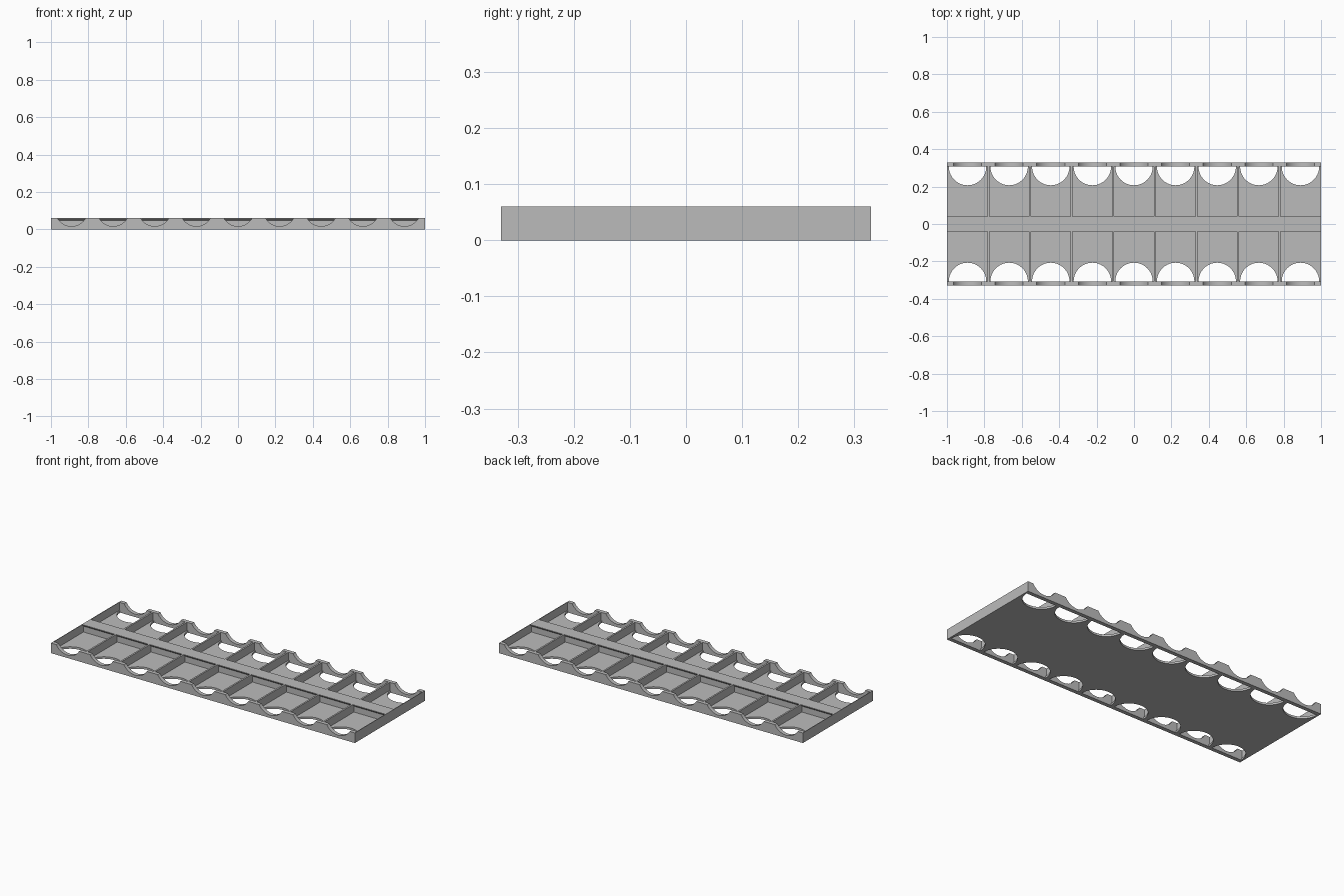
import bpy, bmesh, math

if "Cube" in bpy.data.objects:
    bpy.data.objects.remove(bpy.data.objects["Cube"])

# Overall sizes
HALF_X, HALF_Y, HEIGHT = 1.0, 0.33, 0.06
CELLS, PITCH = 9, 0.2225
RIM_IN, SPINE, FLOOR = 0.307, 0.04, 0.012
END_WALL, DIVIDER = 0.004, 0.01
HOLE_R, SCOOP_HALF, SCOOP_LOW = 0.1, 0.075, 0.017
CENTRES = [(i - (CELLS - 1) / 2) * PITCH for i in range(CELLS)]

grey = bpy.data.materials.new("plain grey")
grey.use_nodes = True
colour = (0.5, 0.5, 0.5, 1)
grey.diffuse_color = colour
grey.node_tree.nodes["Principled BSDF"].inputs["Base Color"].default_value = colour


def prism(name, outline, axis, low, high):
    """Extrude a 2D outline along one axis, from low to high."""
    def place(p, d):
        co = list(p)
        co.insert(axis, d)
        return co
    bm = bmesh.new()
    face = bm.faces.new([bm.verts.new(place(p, low)) for p in outline])
    extruded = bmesh.ops.extrude_face_region(bm, geom=[face])["geom"]
    for v in extruded:
        if isinstance(v, bmesh.types.BMVert):
            v.co[axis] = high
    bmesh.ops.recalc_face_normals(bm, faces=bm.faces)
    # Split the notched caps cleanly
    bmesh.ops.triangulate(bm, faces=[f for f in bm.faces if len(f.verts) > 4])
    mesh = bpy.data.meshes.new(name)
    bm.to_mesh(mesh)
    bm.free()
    mesh.materials.append(grey)
    obj = bpy.data.objects.new(name, mesh)
    bpy.context.collection.objects.link(obj)
    bpy.context.view_layer.objects.active = obj
    obj.select_set(True)
    bpy.ops.object.shade_smooth_by_angle(angle=math.radians(30))
    obj.select_set(False)
    return obj


def box(name, x0, x1, y0, y1, z0, z1):
    return prism(name, [(x0, y0), (x1, y0), (x1, y1), (x0, y1)], 2, z0, z1)


def notched_edge(level, radius, half_angle, drop, steps=28):
    """Edge from left to right with one round notch per cell."""
    points = [(-HALF_X, level)]
    for cx in CENTRES:
        for i in range(steps + 1):
            a = half_angle * (2 * i / steps - 1)
            points.append((cx + radius * math.sin(a),
                           level - drop * (math.cos(a) - math.cos(half_angle))))
    return points + [(HALF_X, level)]


# Floor with half-round finger holes along both long sides
edge = notched_edge(RIM_IN, HOLE_R, math.pi / 2, HOLE_R)
prism("floor", edge + [(x, -y) for x, y in reversed(edge)], 2, 0, FLOOR)

# Long rims with scooped tops
depth = HEIGHT - SCOOP_LOW
scoop_r = (SCOOP_HALF ** 2 + depth ** 2) / (2 * depth)
scoops = notched_edge(HEIGHT, scoop_r, math.asin(SCOOP_HALF / scoop_r), scoop_r)
rim = [(-HALF_X, 0)] + scoops + [(HALF_X, 0)]
prism("front_rim", rim, 1, -HALF_Y, -RIM_IN)
prism("back_rim", rim, 1, RIM_IN, HALF_Y)

# Central spine with a small undercut lip on both sides
half = [(SPINE - 0.01, FLOOR), (SPINE - 0.01, 0.047), (SPINE, 0.057), (SPINE, HEIGHT)]
prism("spine", half + [(-y, z) for y, z in reversed(half)],
      0, -HALF_X + END_WALL, HALF_X - END_WALL)

# End walls and cell dividers
for side, label in ((-1, "right"), (1, "left")):
    x0, x1 = sorted((side * HALF_X, side * (HALF_X - END_WALL)))
    box(label + "_end_wall", x0, x1, -RIM_IN, RIM_IN, FLOOR, HEIGHT)
for i, cx in enumerate(CENTRES[:-1]):
    x = cx + PITCH / 2
    for side, label in ((-1, "front"), (1, "back")):
        y0, y1 = sorted((side * (SPINE - 0.01), side * RIM_IN))
        box(f"{label}_divider_{i + 1}", x - DIVIDER / 2, x + DIVIDER / 2,
            y0, y1, FLOOR, HEIGHT)
